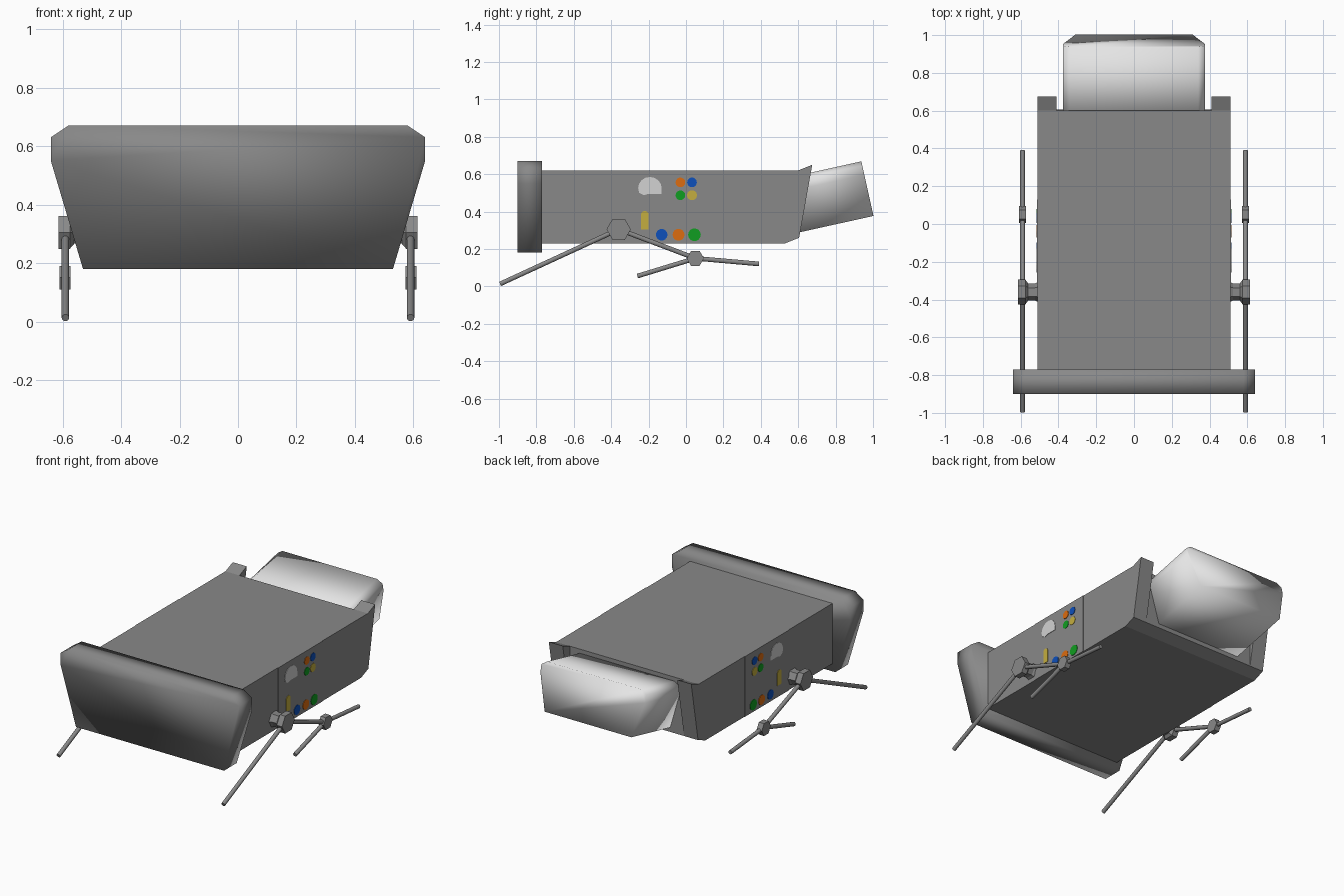
import bpy, bmesh, math
from mathutils import Vector

if "Cube" in bpy.data.objects:
    bpy.data.objects.remove(bpy.data.objects["Cube"])


def mat(name, r, g, b):
    m = bpy.data.materials.new(name)
    m.diffuse_color = (r, g, b, 1)
    m.use_nodes = True
    m.node_tree.nodes["Principled BSDF"].inputs["Base Color"].default_value = m.diffuse_color
    return m


GREY = mat("hull grey", .25, .25, .25)
LIGHT = mat("light shell", .78, .78, .78)
PALE = mat("pale grey", .65, .65, .65)
ORANGE = mat("orange", .72, .15, .005)
BLUE = mat("blue", .004, .08, .50)
GREEN = mat("green", .005, .34, .015)
GOLD = mat("gold", .55, .42, .05)


def loft(name, rings, material, smooth=False):
    """Closed solid through a list of equal-sized rings of points."""
    bm = bmesh.new()
    vr = [[bm.verts.new(p) for p in ring] for ring in rings]
    n = len(vr[0])
    for a, b in zip(vr, vr[1:]):
        for i in range(n):
            j = (i + 1) % n
            bm.faces.new((a[i], a[j], b[j], b[i]))
    bm.faces.new(vr[0])
    bm.faces.new(vr[-1])
    bmesh.ops.recalc_face_normals(bm, faces=bm.faces)
    for f in bm.faces:
        f.smooth = smooth
    me = bpy.data.meshes.new(name)
    bm.to_mesh(me)
    bm.free()
    me.materials.append(material)
    ob = bpy.data.objects.new(name, me)
    bpy.context.collection.objects.link(ob)
    return ob


def side_prism(name, pts, x0, x1, material):
    """Extrude a (y, z) outline along x."""
    return loft(name, [[(x, y, z) for y, z in pts] for x in (x0, x1)], material)


def ngon(cy, cz, r, n):
    return [(cy + r * math.cos(2 * math.pi * i / n),
             cz + r * math.sin(2 * math.pi * i / n)) for i in range(n)]


def turned(name, cy, cz, profile, n, side):
    """Round part about the x axis from (x, radius) pairs."""
    loft(name, [[(side * x, y, z) for y, z in ngon(cy, cz, r, n)]
                for x, r in profile], GREY)


def rod(name, x, a, b, r=.013):
    """Thin round strut between two (y, z) points."""
    a, b = Vector((x, *a)), Vector((x, *b))
    u = Vector((1, 0, 0))
    v = (b - a).normalized().cross(u)
    ring = [r * (u * c + v * s) for c, s in ngon(0, 0, 1, 10)]
    ob = loft(name, [[c + p for p in ring] for c in (a, b)], GREY, True)
    for f in ob.data.polygons:
        f.use_smooth = len(f.vertices) == 4


# Shared cross-section of front slab and rear shell
half = [(.58, .245), (.64, .205), (.64, .125), (.53, -.245)]
section = half + [(-x, z) for x, z in reversed(half)]

# Front slab
loft("front_slab", [[(x, y, .425 + z) for x, z in section]
                    for y in (-.90, -.77)], GREY, True)

# Main hull
side_prism("hull", [(-.77, .23), (.53, .23), (.605, .26), (.60, .62), (-.77, .62)],
           -.51, .51, GREY)

# Tilted rear shell
tilt = math.radians(12.5)
ct, st = math.cos(tilt), math.sin(tilt)
loft("rear_shell", [[(x * .586, .97 - d * ct - z * .61 * st,
                      .5225 - d * st + z * .61 * ct) for x, z in section]
                    for d in (.44, 0)], LIGHT, True)

# Painted marks: (name, y, z, radius, material)
dots = [("upper_orange_dot", -.03, .556, .026, ORANGE),
        ("upper_blue_dot", .032, .556, .026, BLUE),
        ("upper_green_dot", -.03, .487, .026, GREEN),
        ("upper_gold_dot", .032, .487, .027, GOLD),
        ("lower_blue_dot", -.13, .276, .031, BLUE),
        ("lower_orange_dot", -.04, .276, .032, ORANGE),
        ("lower_green_dot", .045, .276, .034, GREEN)]
arch = [(math.cos(math.pi * i / 8), math.sin(math.pi * i / 8)) for i in range(9)]
blob = ([(-.13, .495)] + [(-.193 + .063 * c, .525 + .06 * s) for c, s in arch]
        + [(-.25, .50), (-.225, .487), (-.20, .495)])
bar = [(-.20, .305)] + [(-.22 + .02 * c, .385 + .018 * s) for c, s in arch] + [(-.24, .305)]

for side, tag in ((1, "right"), (-1, "left")):
    # Rear wing fin beside the shell
    side_prism(tag + "_rear_fin", [(.605, .26), (.675, .65), (.60, .62)],
               side * .41, side * .51, GREY)

    # Control panel with its marks
    side_prism(tag + "_panel", [(-.32, .23), (.13, .23), (.13, .62), (-.32, .62)],
               side * .508, side * .513, GREY)
    for name, y, z, r, m in dots:
        side_prism(tag + "_" + name, ngon(y, z, r, 14), side * .512, side * .516, m)
    side_prism(tag + "_pale_mark", blob, side * .512, side * .516, PALE)
    side_prism(tag + "_gold_bar", bar, side * .512, side * .516, GOLD)

    # Leg: shoulder hub, knee and struts
    hub, knee, x = (-.36, .305), (.05, .15), side * .59
    turned(tag + "_shoulder", *hub,
           [(.505, .055), (.525, .045), (.56, .045), (.575, .065), (.613, .065)], 6, side)
    turned(tag + "_knee", *knee, [(.573, .046), (.610, .046)], 6, side)
    rod(tag + "_front_strut", x, hub, (-.994, .013))
    rod(tag + "_middle_strut", x, hub, knee)
    rod(tag + "_rear_toe", x, knee, (.39, .12))
    rod(tag + "_front_toe", x, knee, (-.26, .055))
